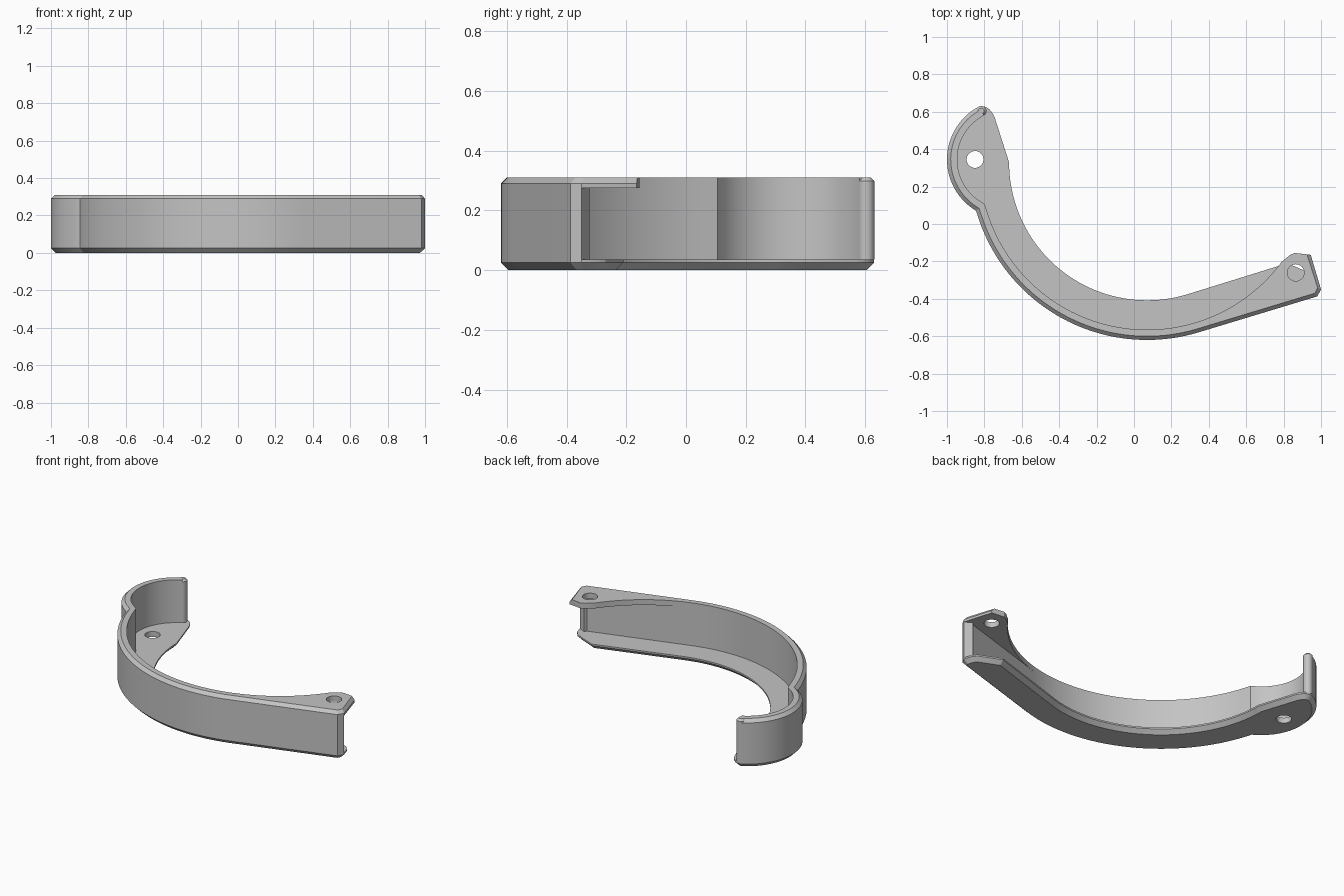
import bpy, bmesh
from math import sin, cos, radians
from mathutils import Vector

cube = bpy.data.objects.get("Cube")
if cube:
    bpy.data.objects.remove(cube)

grey = bpy.data.materials.new("plain_grey")
grey.use_nodes = True
colour = (0.55, 0.55, 0.55, 1)
grey.diffuse_color = colour
grey.node_tree.nodes["Principled BSDF"].inputs["Base Color"].default_value = colour

HEIGHT, PLATE, THICK = 0.31, 0.035, 0.055
MAIN, LOBE = (0.07, 0.33), (-0.68, 0.345)   # arc centres
SLOPE = 286.8                               # where the arc turns into the straight arm


def arc(centre, radius, start, end, steps):
    angles = [radians(start + (end - start) * i / steps) for i in range(steps + 1)]
    return [Vector((centre[0] + radius * cos(a), centre[1] + radius * sin(a))) for a in angles]


def points(*pairs):
    return [Vector(p) for p in pairs]


def offset(path, distance, closed=False):
    """Shift a path to its left with mitred corners."""
    result, n = [], len(path)
    for i, p in enumerate(path):
        before = path[i - 1] if i or closed else None
        after = path[(i + 1) % n] if i < n - 1 or closed else None
        dirs = []
        if before is not None:
            dirs.append((p - before).normalized())
        if after is not None:
            dirs.append((after - p).normalized())
        normals = [Vector((-d.y, d.x)) for d in dirs]
        a, b = normals[0], normals[-1]
        result.append(p + (a + b) * distance / (1 + a.dot(b)))
    return result


def finish(name, bm):
    bmesh.ops.recalc_face_normals(bm, faces=bm.faces)
    mesh = bpy.data.meshes.new(name)
    bm.to_mesh(mesh)
    bm.free()
    mesh.materials.append(grey)
    obj = bpy.data.objects.new(name, mesh)
    bpy.context.collection.objects.link(obj)
    bpy.ops.object.select_all(action="DESELECT")
    obj.select_set(True)
    bpy.context.view_layer.objects.active = obj
    bpy.ops.object.shade_smooth_by_angle(angle=radians(25))
    return obj


def skin(bm, rings, close_rings):
    """Bridge rings of equal length, returning their vertices."""
    rows = [[bm.verts.new(p) for p in ring] for ring in rings]
    n = len(rows[0])
    for low, high in zip(rows, rows[1:]):
        for i in range(n if close_rings else n - 1):
            j = (i + 1) % n
            bm.faces.new((low[i], low[j], high[j], high[i]))
    return rows


def prism(name, layers):
    bm = bmesh.new()
    rows = skin(bm, [[(p.x, p.y, z) for p in outline] for outline, z in layers], True)
    bm.faces.new(rows[0][::-1])
    bm.faces.new(rows[-1])
    return finish(name, bm)


def drill(obj, x, y, z):
    bpy.ops.mesh.primitive_cylinder_add(vertices=32, radius=0.045, depth=0.2, location=(x, y, z))
    cutter = bpy.context.object
    cutter.name = obj.name + "_hole_cutter"
    cutter.hide_render = True
    cutter.hide_set(True)
    cutter.display_type = "WIRE"
    hole = obj.modifiers.new("hole", "BOOLEAN")
    hole.operation = "DIFFERENCE"
    hole.solver = "EXACT"
    hole.object = cutter


# Outer edge: round lobe, long curve, straight arm and clipped corner
outer = (arc(LOBE, 0.32, 117.8, 239, 28)
         + arc(MAIN, 0.95, 195.9, SLOPE, 44)[1:]
         + points((0.98, -0.387), (1.0, -0.35)))

# Floor plate with a chamfered underside
inner_edge = arc(MAIN, 0.738, SLOPE, 180, 44)
floor = (outer + points((0.985, -0.3), (0.96, -0.27), (0.82, -0.21))
         + inner_edge
         + points((-0.745, 0.57), (-0.755, 0.59), (-0.77, 0.61), (-0.79, 0.625), (-0.81, 0.63)))
plate = prism("floor_plate", [(offset(floor, 0.025, True), 0), (floor, 0.025), (floor, PLATE)])
drill(plate, -0.85, 0.345, 0)

# Side wall swept along the outer edge, chamfered on top
section = [(0, PLATE), (0, 0.29), (0.02, HEIGHT), (THICK, HEIGHT), (THICK, PLATE)]
bm = bmesh.new()
rails = [[(p.x, p.y, z) for p in offset(outer, d)] for d, z in section]
rows = skin(bm, rails + [rails[0]], False)
bmesh.ops.remove_doubles(bm, verts=bm.verts, dist=1e-5)
bm.verts.ensure_lookup_table()
bmesh.ops.holes_fill(bm, edges=[e for e in bm.edges if e.is_boundary], sides=0)
finish("side_wall", bm)

# Rounded end of the wall on the lobe
tip = arc(LOBE, 0.32 - THICK / 2, 117.8, 118, 1)[0]
tip_ring = arc(tip, THICK / 2, 0, 345, 23)
tip_top = arc(tip, THICK / 2 - 0.012, 0, 345, 23)
prism("wall_tip", [(tip_ring, PLATE), (tip_ring, 0.298), (tip_top, HEIGHT)])

# Top flange filling the corner between the curve and the straight arm
wall_inside = offset(outer, THICK)[-3:]
back = points((0.945, -0.165), (0.86, -0.155), (0.835, -0.165))
curve = arc(MAIN, 0.95 - THICK, 323.6, SLOPE, 24)[:-1]
flange = wall_inside + points((1.0, -0.35)) + back + curve
flange_top = wall_inside + points((0.982, -0.341), (0.925, -0.163)) + back[1:] + curve
tab = prism("top_flange", [(flange, 0.275), (flange, 0.29), (flange_top, HEIGHT)])
drill(tab, 0.865, -0.26, HEIGHT)
